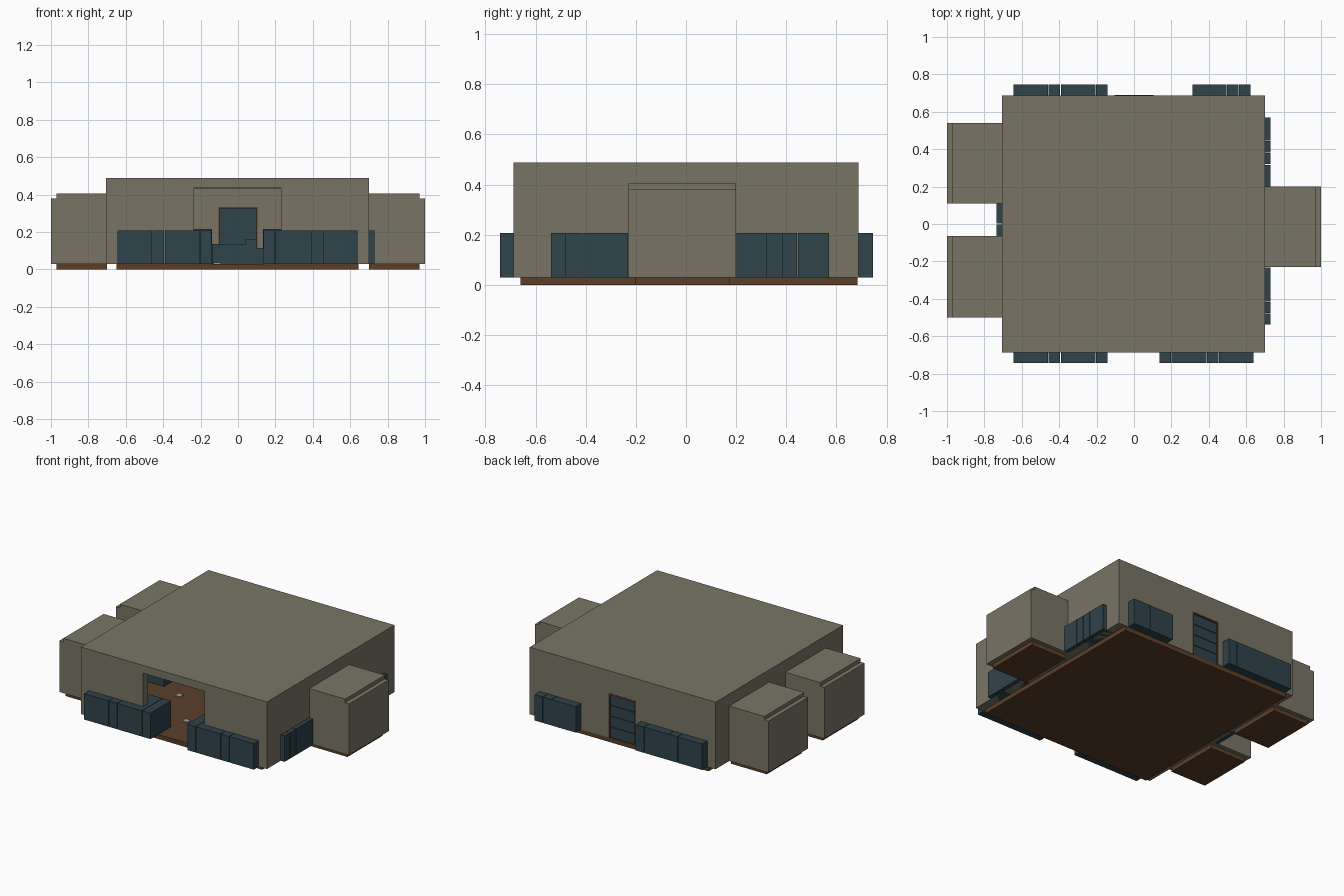
import bpy

cube = bpy.data.objects.get("Cube")
if cube:
    bpy.data.objects.remove(cube, do_unlink=True)


def material(name, rgb):
    m = bpy.data.materials.new(name)
    m.use_nodes = True
    m.diffuse_color = (*rgb, 1)
    m.node_tree.nodes["Principled BSDF"].inputs["Base Color"].default_value = (*rgb, 1)
    return m


STONE = material("khaki stone", (0.19, 0.178, 0.13))
BLUE = material("dark slate blue", (0.028, 0.056, 0.070))
BROWN = material("dark brown", (0.105, 0.049, 0.022))
GREY = material("pale grey", (0.35, 0.33, 0.28))


def box(name, x, y, z, mat):
    """Box from (low, high) ranges on each axis."""
    bpy.ops.mesh.primitive_cube_add(size=1, location=[sum(r) / 2 for r in (x, y, z)])
    ob = bpy.context.object
    ob.name = name
    ob.scale = [r[1] - r[0] for r in (x, y, z)]
    bpy.ops.object.transform_apply(location=False, rotation=False, scale=True)
    ob.data.materials.append(mat)
    return ob


def cut(target, x, y, z):
    """Subtract a box from the target."""
    cutter = box("cutter", x, y, z, STONE)
    cutter.hide_render = True
    mod = target.modifiers.new("opening", 'BOOLEAN')
    mod.operation = 'DIFFERENCE'
    mod.solver = 'EXACT'
    mod.object = cutter
    bpy.context.view_layer.objects.active = target
    bpy.ops.object.modifier_apply(modifier=mod.name)
    bpy.data.objects.remove(cutter, do_unlink=True)


# Main hall: shell with room, front entrance and back doorway
shell = box("hall_shell", (-0.705, 0.70), (-0.688, 0.688), (0.03, 0.488), STONE)
cut(shell, (-0.65, 0.645), (-0.635, 0.635), (-0.1, 0.43))
cut(shell, (-0.235, 0.23), (-0.8, -0.5), (-0.1, 0.435))
cut(shell, (-0.105, 0.105), (0.5, 0.8), (-0.1, 0.335))
box("hall_floor", (-0.65, 0.645), (-0.66, 0.685), (0, 0.03), BROWN)

# Side annexes: tall core, lower outer slab, inset base
for name, side, y0, y1 in (("right_front", -1, -0.50, -0.065),
                           ("right_back", -1, 0.11, 0.54),
                           ("left", 1, -0.23, 0.20)):
    def span(a, b):
        return tuple(sorted((side * a, side * b)))
    annex = box(name + "_annex", span(0.69, 1.0), (y0, y1), (0.03, 0.405), STONE)
    cut(annex, span(0.97, 1.1), (y0 - 0.1, y1 + 0.1), (0.38, 0.5))
    box(name + "_annex_base", span(0.70, 0.97), (y0 + 0.026, y1 - 0.026), (0, 0.03), BROWN)

# Back door: frame posts, head and stacked panels
for side in (-1, 1):
    box("door_post", tuple(sorted((side * 0.095, side * 0.105))), (0.632, 0.689), (0.03, 0.335), BROWN)
box("door_head", (-0.095, 0.095), (0.632, 0.689), (0.325, 0.335), BROWN)
box("door_core", (-0.095, 0.095), (0.65, 0.672), (0.03, 0.325), BLUE)
PANELS = 4
step = 0.295 / PANELS
for i in range(PANELS):
    z = 0.03 + i * step
    box("door_panel", (-0.095, 0.095), (0.645, 0.68), (z + 0.002, z + step - 0.002), BLUE)

# Cabinet runs piercing the walls: split points along the wall and depth range
GAP = 0.0015
RUNS = (
    ("front_right_cabinet", "x", (-0.645, -0.458, -0.393, -0.205, -0.14), (-0.742, -0.52)),
    ("front_left_cabinet", "x", (0.135, 0.20, 0.388, 0.452, 0.64), (-0.742, -0.52)),
    ("back_right_cabinet", "x", (-0.645, -0.458, -0.393, -0.205, -0.14), (0.52, 0.745)),
    ("back_left_cabinet", "x", (0.31, 0.495, 0.56, 0.625), (0.52, 0.745)),
    ("left_front_cabinet", "y", (-0.54, -0.478, -0.415, -0.23), (0.51, 0.73)),
    ("left_back_cabinet", "y", (0.20, 0.318, 0.382, 0.445, 0.572), (0.51, 0.73)),
    ("right_cabinet", "y", (-0.065, 0.0, 0.11), (-0.735, -0.515)),
)
for name, axis, splits, depth in RUNS:
    for a, b in zip(splits, splits[1:]):
        along = (a + GAP, b - GAP)
        x, y = (along, depth) if axis == "x" else (depth, along)
        box(name, x, y, (0.03, 0.207), BLUE)

# Worktops and low furniture inside
for x in ((-0.235, -0.14), (0.135, 0.23)):
    box("worktop", x, (0.50, 0.60), (0.03, 0.217), BLUE)
box("low_bench", (-0.14, 0.04), (0.36, 0.48), (0.03, 0.135), BLUE)
box("stool", (0.04, 0.10), (0.36, 0.42), (0.03, 0.16), BLUE)
box("low_crate", (0.10, 0.135), (0.36, 0.48), (0.03, 0.115), BLUE)

# Small plates lying on the floor
for x, y in ((-0.36, -0.12), (-0.11, -0.40)):
    box("floor_plate", (x - 0.02, x + 0.02), (y - 0.02, y + 0.02), (0.03, 0.036), GREY)
